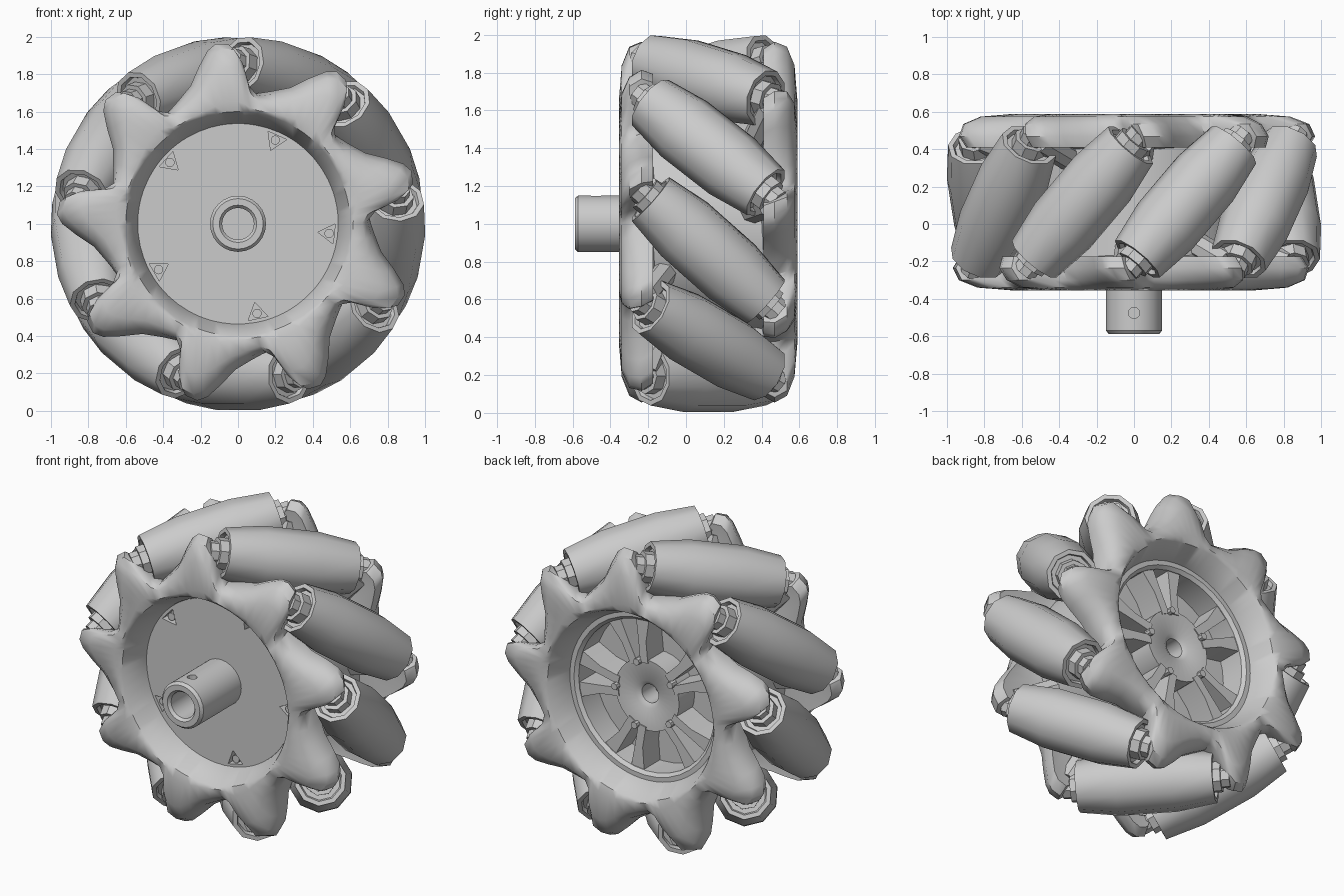
import bpy, bmesh
from math import sin, cos, radians, pi
from mathutils import Vector, Matrix

if "Cube" in bpy.data.objects:
    bpy.data.objects.remove(bpy.data.objects["Cube"])

grey = bpy.data.materials.new("plain_grey")
grey.use_nodes = True
COLOUR = (0.6, 0.6, 0.6, 1)
grey.diffuse_color = COLOUR
grey.node_tree.nodes["Principled BSDF"].inputs["Base Color"].default_value = COLOUR

COUNT, STEP = 9, 40       # rollers and lobes around the wheel
MID_Y = 0.117             # middle plane of the tread
ROLLER_ANGLE = 70         # angle of the first roller
LOBE_ANGLE = 93           # angle of the first front lobe


def polar(r, deg, y):
    return Vector((r * cos(radians(deg)), y, 1 + r * sin(radians(deg))))


def shade(ob, angle):
    bpy.ops.object.select_all(action="DESELECT")
    ob.select_set(True)
    bpy.context.view_layer.objects.active = ob
    bpy.ops.object.shade_smooth_by_angle(angle=radians(angle))


def finish(name, bm, smooth=35):
    bmesh.ops.remove_doubles(bm, verts=bm.verts, dist=1e-5)
    bmesh.ops.recalc_face_normals(bm, faces=bm.faces)
    mesh = bpy.data.meshes.new(name)
    bm.to_mesh(mesh)
    bm.free()
    mesh.materials.append(grey)
    ob = bpy.data.objects.new(name, mesh)
    bpy.context.collection.objects.link(ob)
    shade(ob, smooth)
    return ob


def loft(bm, rings, closed_profile):
    """Join rings of points into a surface that closes round on itself."""
    grid = [[bm.verts.new(p) for p in ring] for ring in rings]
    size = len(rings[0])
    for i, a in enumerate(grid):
        b = grid[(i + 1) % len(grid)]
        for j in range(size if closed_profile else size - 1):
            k = (j + 1) % size
            bm.faces.new((a[j], a[k], b[k], b[j]))


def turned(name, profile, sides, closed=True):
    """Turn a (radius, y) profile round the wheel axis."""
    bm = bmesh.new()
    rings = [[polar(r, 360 * i / sides, y) for r, y in profile] for i in range(sides)]
    loft(bm, rings, closed)
    return finish(name, bm)


def prism(bm, outline, y0, y1):
    """Extrude a flat (radius, angle) outline between two depths."""
    low, high = ([bm.verts.new(polar(r, a, y)) for r, a in outline] for y in (y0, y1))
    bm.faces.new(low)
    bm.faces.new(high)
    for i in range(len(low)):
        k = (i + 1) % len(low)
        bm.faces.new((low[i], low[k], high[k], high[i]))


def rod(bm, start, end, radius, sides=10):
    axis = end - start
    turn = axis.to_track_quat("Z", "Y").to_matrix().to_4x4()
    bmesh.ops.create_cone(bm, cap_ends=True, segments=sides, radius1=radius, radius2=radius,
                          depth=axis.length, matrix=Matrix.Translation((start + end) / 2) @ turn)


def cut(target, bm):
    cutter = finish("cutter", bm)
    mod = target.modifiers.new("cut", "BOOLEAN")
    mod.operation, mod.solver, mod.object = "DIFFERENCE", "EXACT", cutter
    bpy.context.view_layer.objects.active = target
    bpy.ops.object.modifier_apply(modifier=mod.name)
    bpy.data.objects.remove(cutter)
    shade(target, 25)


# Lobed side plates: steep on the roller side of each lobe, sloping on the other
LOBE = [(-20, 0.73), (-13, 0.7), (-9, 0.75), (-6, 0.88), (-3, 0.96), (1, 0.97),
        (4, 0.94), (8, 0.865), (13, 0.78), (20, 0.73)]
SECTION = [(0, -0.34), (0.15, -0.355), (0.65, -0.34), (0.92, -0.3),
           (1, -0.235), (0.9, -0.175), (0.3, -0.19)]
bm = bmesh.new()
rings = []
for i in range(COUNT):
    for offset, edge in LOBE[:-1]:
        angle = LOBE_ANGLE + i * STEP + offset
        ring = [polar(0.6 + f * (edge - 0.6), angle + (y + 0.355) * 25 * f, y) for f, y in SECTION]
        rings.append(ring + [polar(0.53, angle, -0.15), polar(0.54, angle, -0.2)])
loft(bm, rings, True)
front_plate = finish("front_lobed_plate", bm, 45)

# The back plate is the front one turned half round about a roller's radial line
back_plate = front_plate.copy()
back_plate.data = front_plate.data.copy()
back_plate.name = "back_lobed_plate"
bpy.context.collection.objects.link(back_plate)
centre = Matrix.Translation((0, MID_Y, 1))
radial = polar(1, ROLLER_ANGLE, 0) - Vector((0, 0, 1))
back_plate.data.transform(centre @ Matrix.Rotation(pi, 4, radial) @ centre.inverted())

# Skewed barrel rollers with their pins
half_roller = [(0.09, 0.385), (0.12, 0.385), (0.128, 0.41), (0.155, 0.41), (0.19, 0.17)]
half_pin = [(0, 0.5), (0.07, 0.5), (0.07, 0.45), (0.095, 0.45), (0.095, 0.36)]
for name, half, sides in (("roller", half_roller, 10), ("roller_pin", half_pin, 8)):
    profile = half + [(r, -s) for r, s in reversed(half)]
    for i in range(COUNT):
        angle = ROLLER_ANGLE + i * STEP
        out = polar(1, angle, 0) - Vector((0, 0, 1))
        around = polar(1, angle + 90, 0) - Vector((0, 0, 1))
        axis = around * sin(radians(42)) + Vector((0, -1, 0)) * cos(radians(42))
        side = axis.cross(out)
        hub = polar(0.806, angle, MID_Y)
        bm = bmesh.new()
        rings = []
        for k in range(sides):
            t = 2 * pi * k / sides
            rings.append([hub + axis * s + (out * cos(t) + side * sin(t)) * r for r, s in profile])
        loft(bm, rings, False)
        finish(f"{name}_{i + 1}", bm, 38)

# Brackets joining each lobe to the barrel
bm = bmesh.new()
for i in range(COUNT):
    for sign in (1, -1):
        a = ROLLER_ANGLE + i * STEP + sign * 23
        y = MID_Y - sign * 0.33
        rod(bm, polar(0.56, a, y + sign * 0.1), polar(0.84, a, y), 0.07, 8)
finish("lobe_brackets", bm)

# Barrel and closed front disc
turned("barrel", [(0.53, -0.18), (0.6, -0.18), (0.6, 0.41), (0.53, 0.41)], 36)
disc = turned("front_disc", [(0, -0.18), (0.545, -0.18), (0.545, -0.12), (0, -0.12)], 36, False)
bm = bmesh.new()
for i in range(5):
    a = 66 + i * 72
    prism(bm, [(0.43, a), (0.52, a - 6), (0.52, a + 6)], -0.25, -0.135)
cut(disc, bm)
bm = bmesh.new()
for i in range(5):
    rod(bm, polar(0.49, 66 + i * 72, -0.13), polar(0.49, 66 + i * 72, -0.17), 0.025)
finish("front_screws", bm)

# Hollow shaft with a side hole
shaft = turned("shaft", [(0.085, -0.57), (0.1, -0.588), (0.135, -0.588), (0.15, -0.57),
                         (0.15, -0.15), (0.085, -0.15)], 24)
bm = bmesh.new()
rod(bm, Vector((0, -0.475, 1.11)), Vector((0, -0.475, 1.3)), 0.03, 12)
cut(shaft, bm)

# Back wheel centre: hub, paired spokes, rim and the floor behind the windows
turned("back_hub", [(0.06, 0.22), (0.06, 0.37), (0.09, 0.39), (0.23, 0.4), (0.23, 0.22)], 30)
turned("back_rim", [(0.49, 0.22), (0.49, 0.41), (0.51, 0.43), (0.56, 0.43), (0.56, 0.22)], 36)
turned("hub_floor", [(0, 0.2), (0.55, 0.2), (0.55, 0.24), (0, 0.24)], 36, False)
bm = bmesh.new()
for i in range(5):
    a = 74 + i * 72
    for s in (1, -1):
        prism(bm, [(0.21, a + s * 3), (0.35, a + s * 6), (0.51, a + s * 7),
                   (0.51, a + s * 18), (0.35, a + s * 15), (0.21, a + s * 18)], 0.22, 0.405)
finish("back_spokes", bm)
bm = bmesh.new()
for i in range(5):
    rod(bm, polar(0.22, 74 + i * 72, 0.38), polar(0.22, 74 + i * 72, 0.43), 0.022, 8)
finish("back_screws", bm)
